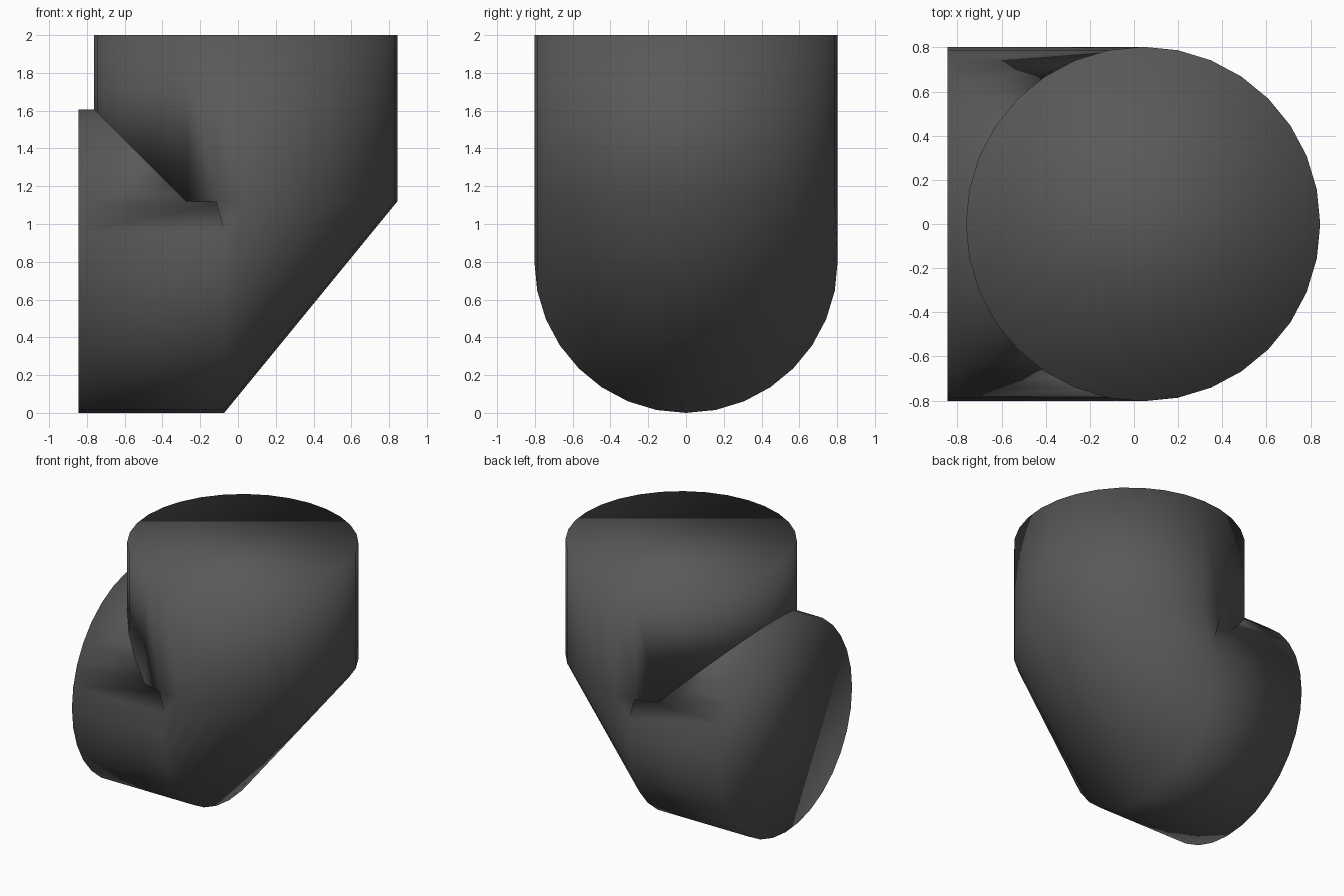
import bpy, bmesh
from math import cos, sin, tau

if "Cube" in bpy.data.objects:
    bpy.data.objects.remove(bpy.data.objects["Cube"])

SEGMENTS = 32
R = 0.803       # pipe radius
CX = 0.041      # axis of the upright pipe
HALF = 0.845    # half of the overall width


def upright_ring(z):
    return [(CX + R * cos(tau * i / SEGMENTS), R * sin(tau * i / SEGMENTS), z)
            for i in range(SEGMENTS)]


def level_ring(x):
    return [(x, R * sin(tau * i / SEGMENTS), R - R * cos(tau * i / SEGMENTS))
            for i in range(SEGMENTS)]


# Four rings: upright pipe, chamfered bend, level pipe
bm = bmesh.new()
rings = [[bm.verts.new(p) for p in ring] for ring in (
    upright_ring(2.0), upright_ring(1.12), level_ring(-0.073), level_ring(-HALF))]

# Walls between neighbouring rings
for a, b in zip(rings, rings[1:]):
    for i in range(SEGMENTS):
        j = (i + 1) % SEGMENTS
        bm.faces.new((a[i], b[i], b[j], a[j]))

# End caps
bm.faces.new(rings[0])
bm.faces.new(rings[-1][::-1])

# The whole surface, caps included, is smooth shaded
for f in bm.faces:
    f.smooth = True

mesh = bpy.data.meshes.new("pipe_elbow")
bm.to_mesh(mesh)
bm.free()
elbow = bpy.data.objects.new("pipe_elbow", mesh)
bpy.context.collection.objects.link(elbow)

# Dark grey finish
mat = bpy.data.materials.new("dark_grey")
mat.diffuse_color = (0.1, 0.1, 0.1, 1)
mat.use_nodes = True
mat.node_tree.nodes["Principled BSDF"].inputs["Base Color"].default_value = mat.diffuse_color
mesh.materials.append(mat)
